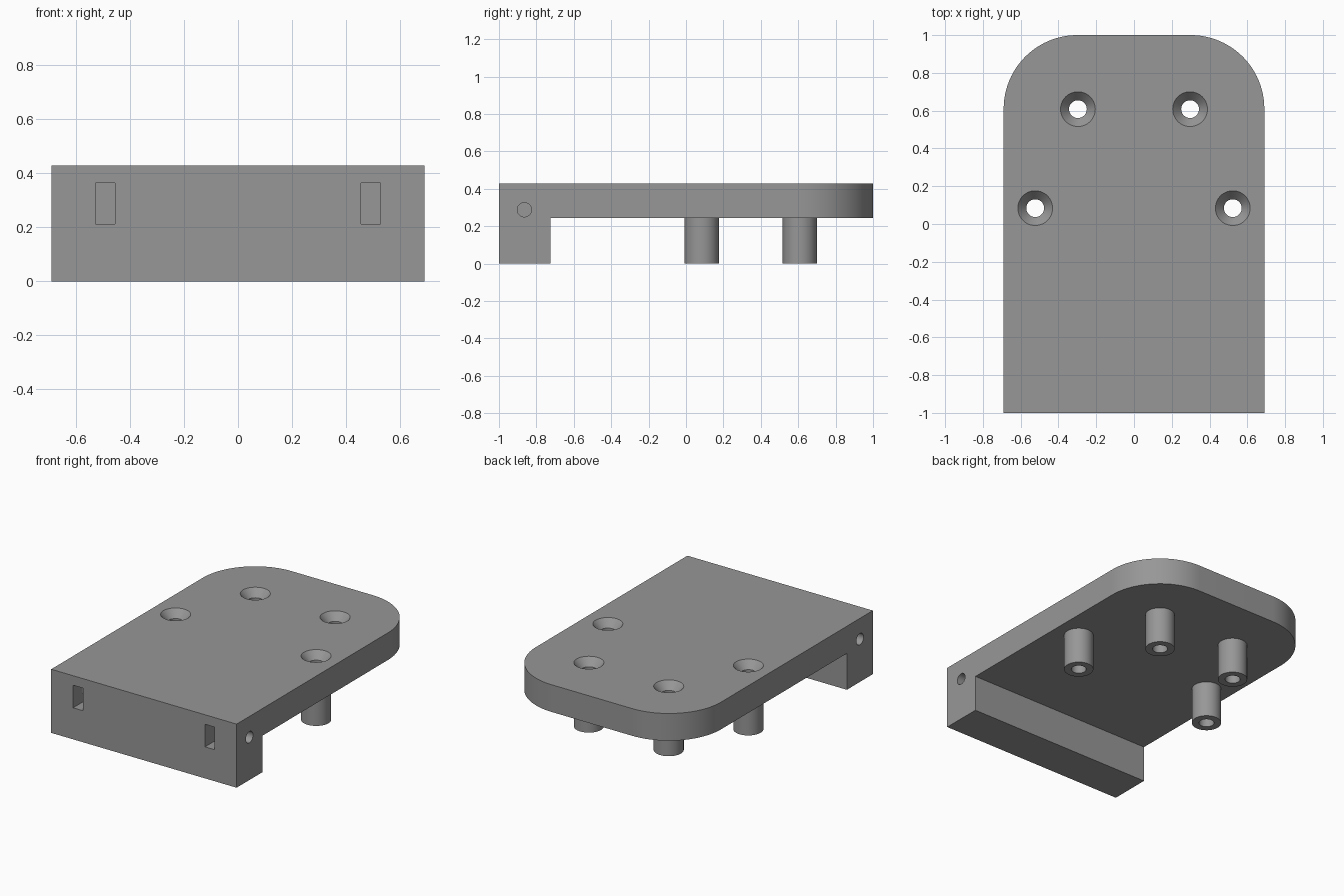
import bpy, bmesh, math
from mathutils import Matrix, Vector

if "Cube" in bpy.data.objects:
    bpy.data.objects.remove(bpy.data.objects["Cube"])

grey = bpy.data.materials.new("mid grey")
grey.diffuse_color = (0.31, 0.31, 0.31, 1)
grey.use_nodes = True
grey.node_tree.nodes["Principled BSDF"].inputs["Base Color"].default_value = grey.diffuse_color


def add_object(name, bm):
    bmesh.ops.recalc_face_normals(bm, faces=bm.faces[:])
    mesh = bpy.data.meshes.new(name)
    bm.to_mesh(mesh)
    bm.free()
    mesh.materials.append(grey)
    ob = bpy.data.objects.new(name, mesh)
    bpy.context.collection.objects.link(ob)
    return ob


def box(name, lo, hi):
    lo, hi = Vector(lo), Vector(hi)
    bm = bmesh.new()
    bmesh.ops.create_cube(bm, size=1, matrix=Matrix.Translation((lo + hi) / 2)
                          @ Matrix.Diagonal((*(hi - lo), 1)))
    return add_object(name, bm)


def cone(name, start, end, r1, r2):
    """Capped cone or cylinder between two points."""
    start, end = Vector(start), Vector(end)
    axis = end - start
    turn = Vector((0, 0, 1)).rotation_difference(axis).to_matrix().to_4x4()
    bm = bmesh.new()
    bmesh.ops.create_cone(bm, cap_ends=True, segments=48, radius1=r1, radius2=r2,
                          depth=axis.length,
                          matrix=Matrix.Translation((start + end) / 2) @ turn)
    return add_object(name, bm)


def combine(target, tool, operation):
    mod = target.modifiers.new("combine", "BOOLEAN")
    mod.operation, mod.solver, mod.object = operation, "EXACT", tool
    bpy.context.view_layer.objects.active = target
    bpy.ops.object.modifier_apply(modifier=mod.name)
    bpy.data.objects.remove(tool)


W, TOP, UNDER, LIP = 0.69, 0.428, 0.245, -0.725

# Plate with front lip: side profile extruded across x, rear corners rounded
bm = bmesh.new()
profile = [(-1, 0), (LIP, 0), (LIP, UNDER), (1, UNDER), (1, TOP), (-1, TOP)]
face = bm.faces.new([bm.verts.new((-W, y, z)) for y, z in profile])
ext = bmesh.ops.extrude_face_region(bm, geom=[face])
bmesh.ops.translate(bm, vec=(2 * W, 0, 0),
                    verts=[v for v in ext["geom"] if isinstance(v, bmesh.types.BMVert)])
corners = [e for e in bm.edges if all(v.co.y > 0.99 for v in e.verts)
           and abs(e.verts[0].co.z - e.verts[1].co.z) > 0.1]
bmesh.ops.bevel(bm, geom=corners, offset=0.39, offset_type="OFFSET", segments=24,
                profile=0.5, affect="EDGES")
plate = add_object("mounting_plate", bm)

# Posts with countersunk through holes
for px, py in [(0.297, 0.608), (0.523, 0.084)]:
    for s in (-1, 1):
        x = s * px
        combine(plate, cone("post", (x, py, 0), (x, py, 0.32), 0.092, 0.092), "UNION")
        combine(plate, cone("bore", (x, py, -0.1), (x, py, 0.6), 0.047, 0.047), "DIFFERENCE")
        combine(plate, cone("countersink", (x, py, TOP - 0.05), (x, py, TOP + 0.005),
                            0.047, 0.0965), "DIFFERENCE")

# Nut slots in the front and screw holes in the sides
for s in (-1, 1):
    x0, x1 = sorted((s * 0.455, s * 0.527))
    combine(plate, box("nut_slot", (x0, -1.1, 0.212), (x1, -0.787, 0.364)), "DIFFERENCE")
    combine(plate, cone("screw_hole", (s * 0.8, -0.864, 0.288), (s * 0.41, -0.864, 0.288),
                        0.038, 0.038), "DIFFERENCE")

bpy.ops.object.select_all(action="DESELECT")
plate.select_set(True)
bpy.context.view_layer.objects.active = plate
bpy.ops.object.shade_smooth_by_angle(angle=math.radians(25))
